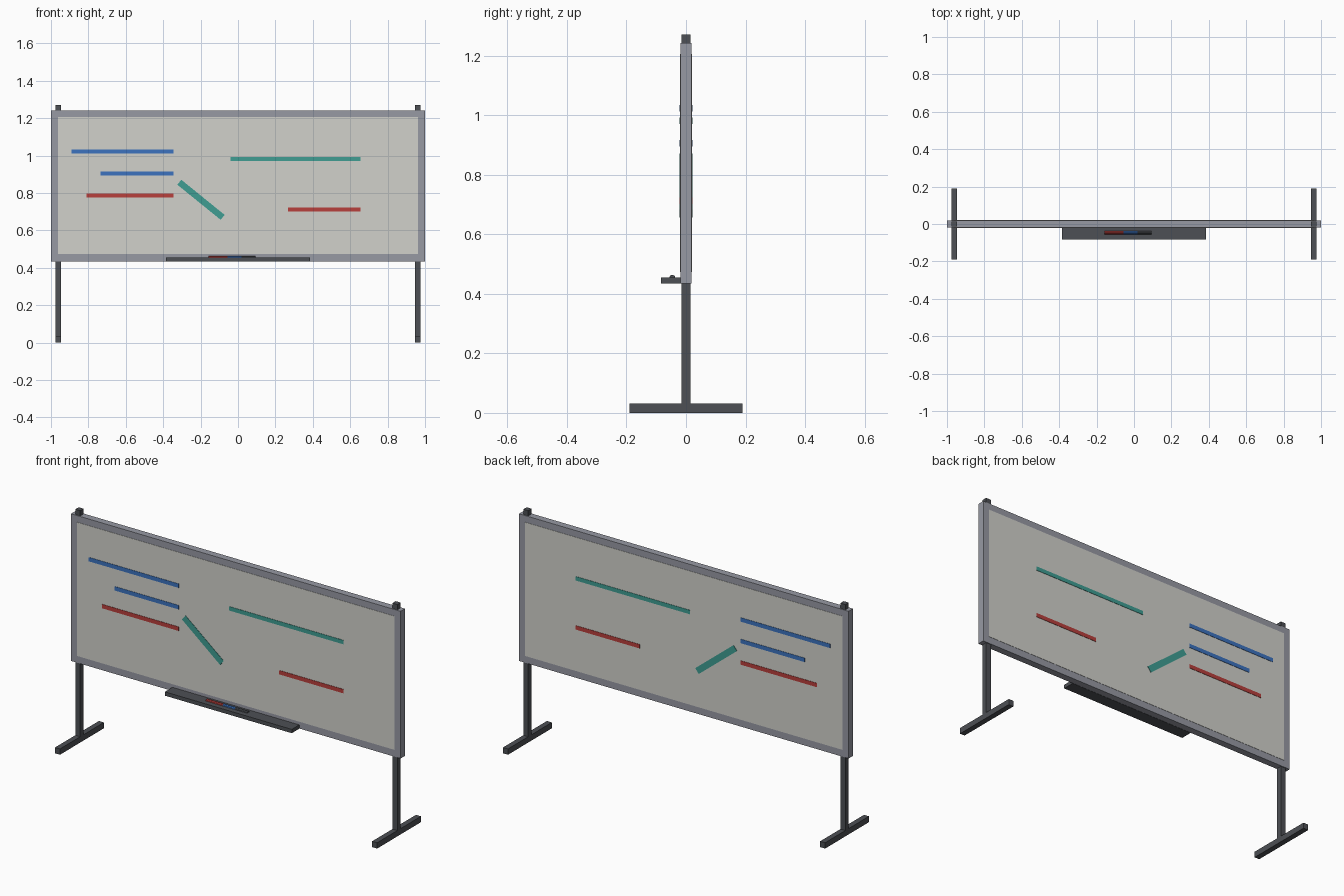
import bpy, math

if "Cube" in bpy.data.objects:
    bpy.data.objects.remove(bpy.data.objects["Cube"])


def material(name, rgb):
    m = bpy.data.materials.new(name)
    m.diffuse_color = (*rgb, 1)
    m.use_nodes = True
    m.node_tree.nodes["Principled BSDF"].inputs["Base Color"].default_value = m.diffuse_color
    return m


DARK = material("dark_metal", (0.075, 0.08, 0.09))
GREY = material("grey_frame", (0.31, 0.32, 0.37))
WHITE = material("off_white", (0.64, 0.64, 0.60))
BLUE = material("blue_ink", (0.045, 0.17, 0.52))
RED = material("red_ink", (0.48, 0.05, 0.045))
TEAL = material("teal_ink", (0.05, 0.34, 0.29))


def box(name, x, y, z, mat, tilt=0):
    """Box from (min, max) ranges, optionally tilted in the board plane."""
    bpy.ops.mesh.primitive_cube_add(size=1)
    o = bpy.context.object
    o.name = name
    o.location = [(a + b) / 2 for a, b in (x, y, z)]
    o.scale = [b - a for a, b in (x, y, z)]
    o.rotation_euler.y = tilt
    o.data.materials.append(mat)
    return o


# Writing panel, slightly proud of the frame on both faces
box("writing_panel", (-0.963, 0.963), (-0.0205, 0.0205), (0.473, 1.206), WHITE)

# Frame rails
box("frame_top", (-1, 1), (-0.019, 0.019), (1.206, 1.242), GREY)
box("frame_bottom", (-1, 1), (-0.019, 0.019), (0.435, 0.473), GREY)
for side, s in (("left", -1), ("right", 1)):
    xs = sorted((s * 0.963, s))
    box("frame_" + side, xs, (-0.019, 0.019), (0.473, 1.206), GREY)
    # Stand: post and foot
    px = (s * 0.962 - 0.015, s * 0.962 + 0.015)
    box("post_" + side, px, (-0.0145, 0.0145), (0, 1.271), DARK)
    box("foot_" + side, px, (-0.19, 0.19), (0, 0.032), DARK)

# Ink strokes, showing on both faces
strokes = [(-0.89, -0.345, 1.023, BLUE), (-0.735, -0.345, 0.905, BLUE),
           (-0.81, -0.345, 0.787, RED), (-0.04, 0.655, 0.981, TEAL),
           (0.266, 0.655, 0.712, RED)]
for face, y in (("front", (-0.0225, -0.0195)), ("back", (0.0195, 0.0225))):
    for i, (x0, x1, z, mat) in enumerate(strokes):
        box(f"stroke_{face}_{i + 1}", (x0, x1), y, (z - 0.011, z + 0.011), mat)
    box(f"diagonal_stroke_{face}", (-0.347, -0.049), y, (0.747, 0.781), TEAL,
        math.radians(39))

# Pen tray with three markers in a row
box("pen_tray", (-0.385, 0.385), (-0.084, -0.018), (0.434, 0.455), DARK)
for name, x0, x1, mat in (("red_marker", -0.157, -0.055, RED),
                          ("blue_marker", -0.055, 0.02, BLUE),
                          ("black_marker", 0.02, 0.094, DARK)):
    bpy.ops.mesh.primitive_cylinder_add(
        vertices=10, radius=0.01, depth=x1 - x0,
        location=((x0 + x1) / 2, -0.046, 0.454),
        rotation=(0, math.pi / 2, 0))
    bpy.context.object.name = name
    bpy.context.object.data.materials.append(mat)
